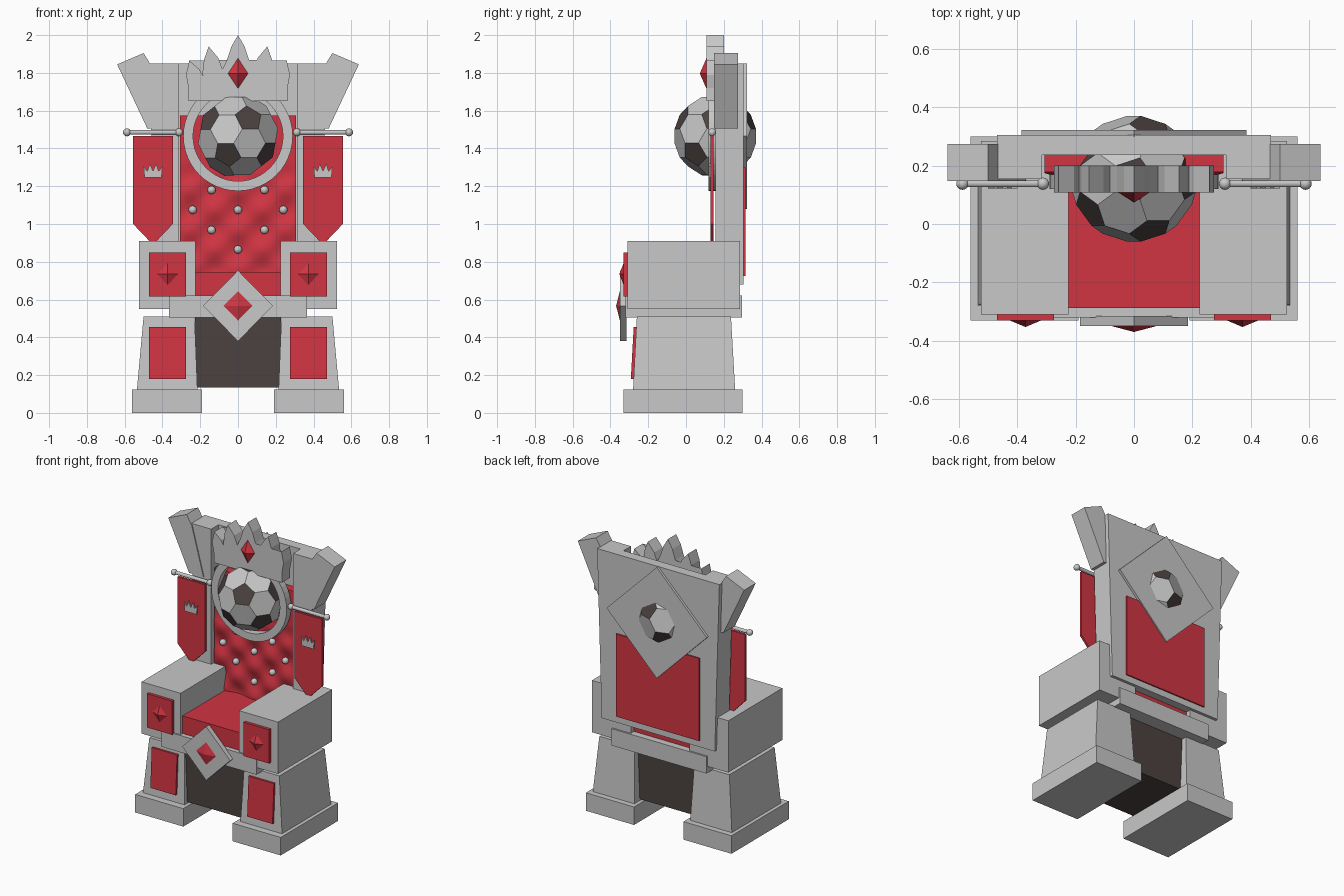
import bpy, bmesh
from math import pi, cos, sin, radians
from mathutils import Vector, Matrix

cube = bpy.data.objects.get("Cube")
if cube:
    bpy.data.objects.remove(cube, do_unlink=True)


def material(name, rgb):
    m = bpy.data.materials.new(name)
    m.use_nodes = True
    m.diffuse_color = (*rgb, 1)
    m.node_tree.nodes["Principled BSDF"].inputs["Base Color"].default_value = (*rgb, 1)
    return m


STONE = material("stone grey", (0.58, 0.58, 0.58))
RED = material("royal red", (0.64, 0.035, 0.055))
DARK = material("dark brown", (0.072, 0.055, 0.052))


def finish(name, bm, *mats, smooth=False):
    bmesh.ops.recalc_face_normals(bm, faces=bm.faces[:])
    me = bpy.data.meshes.new(name)
    bm.to_mesh(me)
    bm.free()
    for m in mats:
        me.materials.append(m)
    if smooth:
        for p in me.polygons:
            p.use_smooth = True
    ob = bpy.data.objects.new(name, me)
    bpy.context.collection.objects.link(ob)
    return ob


def loft(name, a, b, mat):
    """Solid between two matching loops of points."""
    bm = bmesh.new()
    va, vb = [bm.verts.new(p) for p in a], [bm.verts.new(p) for p in b]
    bm.faces.new(va)
    bm.faces.new(vb[::-1])
    for i in range(len(va)):
        j = (i + 1) % len(va)
        bm.faces.new((va[i], va[j], vb[j], vb[i]))
    return finish(name, bm, mat)


def rect(x, y, z):
    return [(x[0], y[0], z), (x[1], y[0], z), (x[1], y[1], z), (x[0], y[1], z)]


def box(name, x, y, z, mat):
    return loft(name, rect(x, y, z[0]), rect(x, y, z[1]), mat)


def plate(name, outline, y0, y1, mat):
    """Front-facing outline of (x, z) points given a depth."""
    return loft(name, [(x, y0, z) for x, z in outline], [(x, y1, z) for x, z in outline], mat)


def diamond(cx, cz, w, h):
    return [(cx - w, cz), (cx, cz - h), (cx + w, cz), (cx, cz + h)]


def gem(name, cx, cz, w, h, y, tip):
    bm = bmesh.new()
    base = [bm.verts.new((x, y, z)) for x, z in diamond(cx, cz, w, h)]
    top = bm.verts.new((cx, tip, cz))
    bm.faces.new(base)
    for i in range(4):
        bm.faces.new((base[i], base[(i + 1) % 4], top))
    return finish(name, bm, RED)


def sphere(name, loc, r):
    bm = bmesh.new()
    bmesh.ops.create_uvsphere(bm, u_segments=16, v_segments=10, radius=r,
                              matrix=Matrix.Translation(loc))
    return finish(name, bm, STONE, smooth=True)


def mirrored(points, s):
    return [(s * x, z) for x, z in points]


# Paired parts on both sides
for s, side in ((1, "left"), (-1, "right")):
    def span(a, b):
        return (s * a, s * b)
    box(side + "_foot", span(0.19, 0.56), (-0.33, 0.30), (0, 0.125), STONE)
    loft(side + "_leg", rect(span(0.215, 0.535), (-0.28, 0.26), 0.125),
         rect(span(0.23, 0.5), (-0.26, 0.238), 0.51), STONE)
    loft(side + "_leg_panel", rect(span(0.275, 0.47), (-0.292, -0.26), 0.18),
         rect(span(0.275, 0.47), (-0.277, -0.25), 0.455), RED)
    box(side + "_armrest", span(0.225, 0.525), (-0.31, 0.285), (0.55, 0.91), STONE)
    box(side + "_arm_panel", span(0.275, 0.47), (-0.33, -0.3), (0.615, 0.85), RED)
    gem(side + "_arm_gem", s * 0.372, 0.735, 0.055, 0.058, -0.33, -0.353)

    # Backrest pillar and leaning horn
    plate(side + "_pillar", mirrored([(0.315, 0.68), (0.435, 0.68), (0.47, 1.85), (0.315, 1.85)], s),
          0.155, 0.29, STONE)
    plate(side + "_horn", mirrored([(0.48, 1.505), (0.64, 1.845), (0.5, 1.905), (0.46, 1.84),
                                    (0.37, 1.505)], s), 0.148, 0.275, STONE)

    # Hanging banner with a small crown emblem
    plate(side + "_banner", mirrored([(0.345, 1.465), (0.345, 1.0), (0.45, 0.89), (0.555, 1.0),
                                      (0.555, 1.465)], s), 0.13, 0.145, RED)
    emblem = [(-0.045, 1.245), (0.045, 1.245), (0.05, 1.305), (0.03, 1.28), (0.017, 1.32),
              (0, 1.28), (-0.017, 1.32), (-0.03, 1.28), (-0.05, 1.305)]
    plate(side + "_banner_emblem", [(x + s * 0.45, z) for x, z in emblem], 0.122, 0.131, STONE)
    bm = bmesh.new()
    bmesh.ops.create_cone(bm, cap_ends=True, segments=12, radius1=0.012, radius2=0.012, depth=0.28,
                          matrix=Matrix.Translation((s * 0.45, 0.138, 1.485)) @ Matrix.Rotation(pi / 2, 4, "Y"))
    finish(side + "_banner_rod", bm, STONE)
    for end, x in (("inner", 0.312), ("outer", 0.588)):
        sphere(side + "_rod_" + end + "_knob", (s * x, 0.138, 1.485), 0.021)

# Seat
box("under_seat", (-0.228, 0.228), (-0.25, 0.2), (0.135, 0.505), DARK)
box("seat_beam", (-0.365, 0.365), (-0.32, 0.297), (0.505, 0.622), STONE)
box("seat_cushion", (-0.226, 0.226), (-0.288, 0.25), (0.62, 0.745), RED)
plate("seat_diamond", diamond(0, 0.567, 0.185, 0.187), -0.35, -0.315, STONE)
gem("seat_gem", 0, 0.567, 0.076, 0.078, -0.35, -0.37)

# Backrest boards
plate("back_board", [(-0.435, 0.68), (0.435, 0.68), (0.47, 1.85), (-0.47, 1.85)], 0.236, 0.305, STONE)
box("rear_panel", (-0.32, 0.32), (0.3, 0.314), (0.725, 1.3), RED)
plate("rear_diamond", diamond(0, 1.465, 0.386, 0.386), 0.3, 0.322, STONE)

# Tufted backrest cushion
box("back_cushion_core", (-0.307, 0.307), (0.195, 0.24), (0.7, 1.575), RED)
bm = bmesh.new()
bmesh.ops.create_grid(bm, x_segments=48, y_segments=68, size=1)
for v in bm.verts:
    x, z = v.co.x * 0.307, 1.1375 + v.co.y * 0.4375
    fade = min(1, max(0, (1.33 - z) / 0.12))
    puff = 0.5 - 0.5 * cos(pi * x / 0.127) * cos(pi * (z - 1.075) / 0.106)
    v.co = (x, 0.178 - 0.026 * (puff - 0.5) * fade, z)
rim = bmesh.ops.extrude_edge_only(bm, edges=[e for e in bm.edges if e.is_boundary])["geom"]
for v in rim:
    if isinstance(v, bmesh.types.BMVert):
        v.co.y = 0.2
cushion = finish("back_cushion", bm, RED)
bpy.context.view_layer.objects.active = cushion
cushion.select_set(True)
bpy.ops.object.shade_smooth_by_angle(angle=radians(40))
cushion.select_set(False)
for i, (x, z) in enumerate([(-0.14, 1.18), (0.14, 1.18), (-0.24, 1.075), (0, 1.075), (0.24, 1.075),
                            (-0.14, 0.968), (0.14, 0.968), (0, 0.865)]):
    sphere("cushion_button_%d" % (i + 1), (x, 0.178, z), 0.022)

# Ring around the ball
bm = bmesh.new()
loop = [bm.verts.new((r, y, 0)) for r, y in ((0.238, 0.12), (0.29, 0.12), (0.29, 0.17), (0.238, 0.17))]
edges = [bm.edges.new((loop[i], loop[(i + 1) % 4])) for i in range(4)]
bmesh.ops.spin(bm, geom=loop + edges, cent=(0, 0, 0), axis=(0, 1, 0), angle=2 * pi, steps=48)
bmesh.ops.remove_doubles(bm, verts=bm.verts[:], dist=0.0005)
bmesh.ops.translate(bm, verts=bm.verts[:], vec=(0, 0, 1.465))
finish("ball_ring", bm, STONE)

# Ball: truncated icosahedron with dark pentagons
phi = (1 + 5 ** 0.5) / 2
corners = []
for a in (-1, 1):
    for b in (-phi, phi):
        corners += [Vector((a, b, 0)), Vector((0, a, b)), Vector((b, 0, a))]
edge, out = Vector((cos(radians(59)), 0, sin(radians(59)))), Vector((0, -1, 0))
side_axis = edge.cross(out)
bm = bmesh.new()
for a in corners:
    for b in corners:
        if 0 < (a - b).length < 2.1:
            p = ((2 * a + b) / 3).normalized() * 0.22
            bm.verts.new(Vector((0, 0.155, 1.465)) + side_axis * p.x + edge * p.y + out * p.z)
bmesh.ops.convex_hull(bm, input=bm.verts[:])
bmesh.ops.dissolve_limit(bm, angle_limit=radians(5), verts=bm.verts[:], edges=bm.edges[:])
for f in bm.faces:
    f.material_index = int(len(f.verts) == 5)
finish("ball", bm, STONE, DARK)

# Crown with five leaf points
half = [(0.262, 1.65), (0.262, 1.72), (0.275, 1.79), (0.258, 1.865), (0.205, 1.82), (0.178, 1.77),
        (0.175, 1.72), (0.188, 1.8), (0.18, 1.87), (0.155, 1.94), (0.105, 1.88), (0.082, 1.82),
        (0.058, 1.87), (0.035, 1.94)]
plate("crown", half + [(0, 2.0)] + mirrored(half[::-1], -1), 0.108, 0.2, STONE)
gem("crown_gem", 0, 1.797, 0.053, 0.08, 0.108, 0.073)
